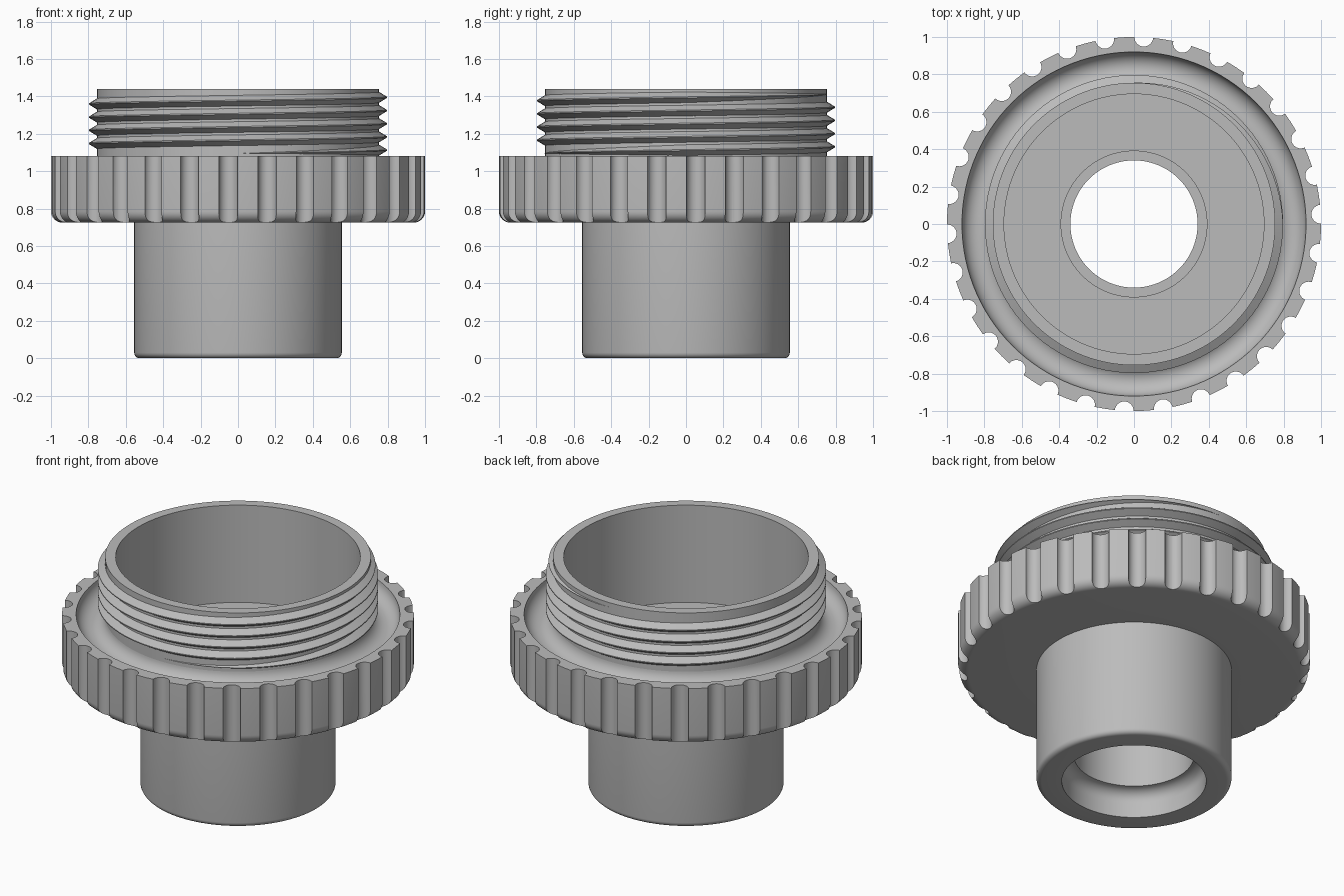
import bpy, bmesh
from math import sin, cos, pi, radians

cube = bpy.data.objects.get("Cube")
if cube:
    bpy.data.objects.remove(cube, do_unlink=True)

grey = bpy.data.materials.new("plain grey")
grey.use_nodes = True
grey.diffuse_color = (0.5, 0.5, 0.5, 1)
grey.node_tree.nodes["Principled BSDF"].inputs["Base Color"].default_value = (0.5, 0.5, 0.5, 1)


def make_object(name, bm):
    bmesh.ops.recalc_face_normals(bm, faces=bm.faces)
    mesh = bpy.data.meshes.new(name)
    bm.to_mesh(mesh)
    bm.free()
    obj = bpy.data.objects.new(name, mesh)
    bpy.context.collection.objects.link(obj)
    mesh.materials.append(grey)
    return obj


def activate(obj):
    bpy.ops.object.select_all(action='DESELECT')
    obj.select_set(True)
    bpy.context.view_layer.objects.active = obj


def smooth(obj, angle=30):
    activate(obj)
    bpy.ops.object.shade_smooth_by_angle(angle=radians(angle))


def arc(r, z, radius, start, end, steps=8):
    """Points of an arc in the (radius, height) plane, angles in degrees."""
    angles = [radians(start + (end - start) * i / steps) for i in range(steps + 1)]
    return [(r + radius * cos(a), z + radius * sin(a)) for a in angles]


def lathe(name, profile, segments=120):
    """Revolve a closed (radius, height) outline around z."""
    bm = bmesh.new()
    rings = []
    for i in range(segments):
        a = 2 * pi * i / segments
        rings.append([bm.verts.new((r * cos(a), r * sin(a), z)) for r, z in profile])
    n = len(profile)
    for i in range(segments):
        a, b = rings[i], rings[(i + 1) % segments]
        for j in range(n):
            k = (j + 1) % n
            bm.faces.new((a[j], b[j], b[k], a[k]))
    return make_object(name, bm)


# Hollow body: lower tube, cup floor and upper threaded sleeve
CORE, TOP = 0.755, 1.44
body = lathe("body", [
    *arc(0.525, 0.03, 0.03, -90, 0, 5),
    (0.555, 0.76), (CORE, 0.76), (CORE, TOP), (0.695, TOP),
    (0.695, 0.83), (0.39, 0.83), (0.39, 0.78), (0.34, 0.78),
    *arc(0.34, 0.095, 0.07, 90, 0, 6),
    (0.41, 0),
])
smooth(body)

# Grip collar: rounded lower edge and a round channel in the top
collar = lathe("grip_collar", [
    (0.5, 0.725),
    *arc(0.94, 0.785, 0.06, -90, 0),
    (1, 1.08),
    *arc(0.837, 1.08, 0.083, 0, -180, 14),
    (0.72, 1.08), (0.72, 0.8), (0.5, 0.8),
])

# Finger grooves cut around the collar
bm = bmesh.new()
GROOVES = 30
for i in range(GROOVES):
    a = 2 * pi * i / GROOVES + radians(3)
    made = bmesh.ops.create_cone(bm, cap_ends=True, segments=24,
                                 radius1=0.05, radius2=0.05, depth=0.6)
    bmesh.ops.translate(bm, verts=made["verts"], vec=(cos(a), sin(a), 0.9))
cutter = make_object("groove_cutter", bm)
cutter.hide_render = True
cut = collar.modifiers.new("grooves", 'BOOLEAN')
cut.operation = 'DIFFERENCE'
cut.solver = 'EXACT'
cut.object = cutter
activate(collar)
bpy.ops.object.modifier_apply(modifier=cut.name)
bpy.data.objects.remove(cutter, do_unlink=True)
smooth(collar)

# Helical thread, fading in and out over a quarter turn
PITCH, HEIGHT, HALF, TURNS, STEPS = 0.0705, 0.042, 0.031, 4.5, 96
bm = bmesh.new()
sections = []
count = int(TURNS * STEPS)
for i in range(count + 1):
    t = i / STEPS
    a = 2 * pi * t - pi / 2
    fade = max(0.02, min(1, 4 * t, 4 * (TURNS - t)))
    z = 1.095 + PITCH * t
    half = min(HALF * fade, TOP - z - 0.002)
    tip = CORE + HEIGHT * fade
    outline = [(CORE - 0.004, -half), (tip, -0.1 * half), (tip, 0.1 * half), (CORE - 0.004, half)]
    sections.append([bm.verts.new((r * cos(a), r * sin(a), z + h)) for r, h in outline])
for a, b in zip(sections, sections[1:]):
    for j in range(4):
        k = (j + 1) % 4
        bm.faces.new((a[j], b[j], b[k], a[k]))
bm.faces.new(sections[0])
bm.faces.new(sections[-1])
thread = make_object("screw_thread", bm)
smooth(thread, 25)
